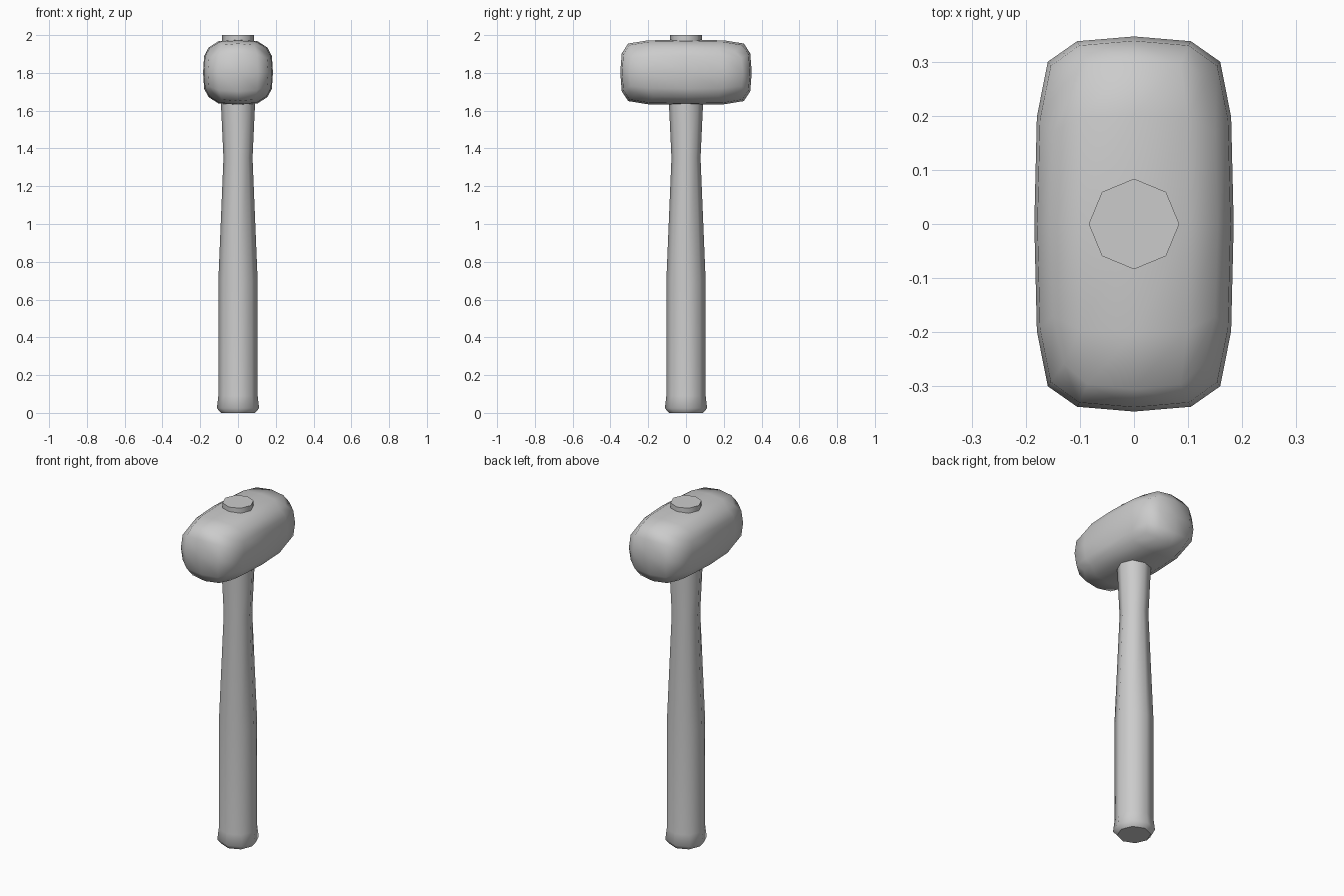
import bpy, bmesh, math

if "Cube" in bpy.data.objects:
    bpy.data.objects.remove(bpy.data.objects["Cube"])


def make_object(name, bm, angle):
    bmesh.ops.recalc_face_normals(bm, faces=bm.faces[:])
    mesh = bpy.data.meshes.new(name)
    bm.to_mesh(mesh)
    bm.free()
    obj = bpy.data.objects.new(name, mesh)
    bpy.context.collection.objects.link(obj)
    bpy.ops.object.select_all(action='DESELECT')
    obj.select_set(True)
    bpy.context.view_layer.objects.active = obj
    bpy.ops.object.shade_smooth_by_angle(angle=math.radians(angle))
    return obj


# Handle: eight-sided turned profile (radius, height)
profile = [(0.09, 0), (0.112, 0.025), (0.104, 0.09), (0.104, 0.7),
           (0.077, 1.35), (0.09, 1.63), (0.084, 1.9), (0.084, 2.0)]
bm = bmesh.new()
rings = []
for r, z in profile:
    rings.append([bm.verts.new((r * math.cos(i * math.pi / 4),
                                r * math.sin(i * math.pi / 4), z))
                  for i in range(8)])
for a, b in zip(rings, rings[1:]):
    for i in range(8):
        j = (i + 1) % 8
        bm.faces.new((a[i], a[j], b[j], b[i]))
bm.faces.new(rings[0])
bm.faces.new(rings[-1])
make_object("handle", bm, 50)

# Head: cube cut into a grid, with bulging faces and rounded edges
bm = bmesh.new()
bmesh.ops.create_cube(bm, size=2)
bmesh.ops.subdivide_edges(bm, edges=bm.edges[:], cuts=3, use_grid_fill=True)
for vert in bm.verts:
    u, v, w = (math.copysign(0.66, c) if 0.1 < abs(c) < 0.9 else c
               for c in vert.co)
    vert.co = (0.185 * u * (1 - 0.135 * v**4 - 0.16 * w**4),
               0.348 * v * (1 - 0.135 * u**4 - 0.12 * w**4),
               1.803 + 0.173 * w * (1 - 0.12 * v**4 - 0.24 * u**4))
make_object("hammer_head", bm, 80)
